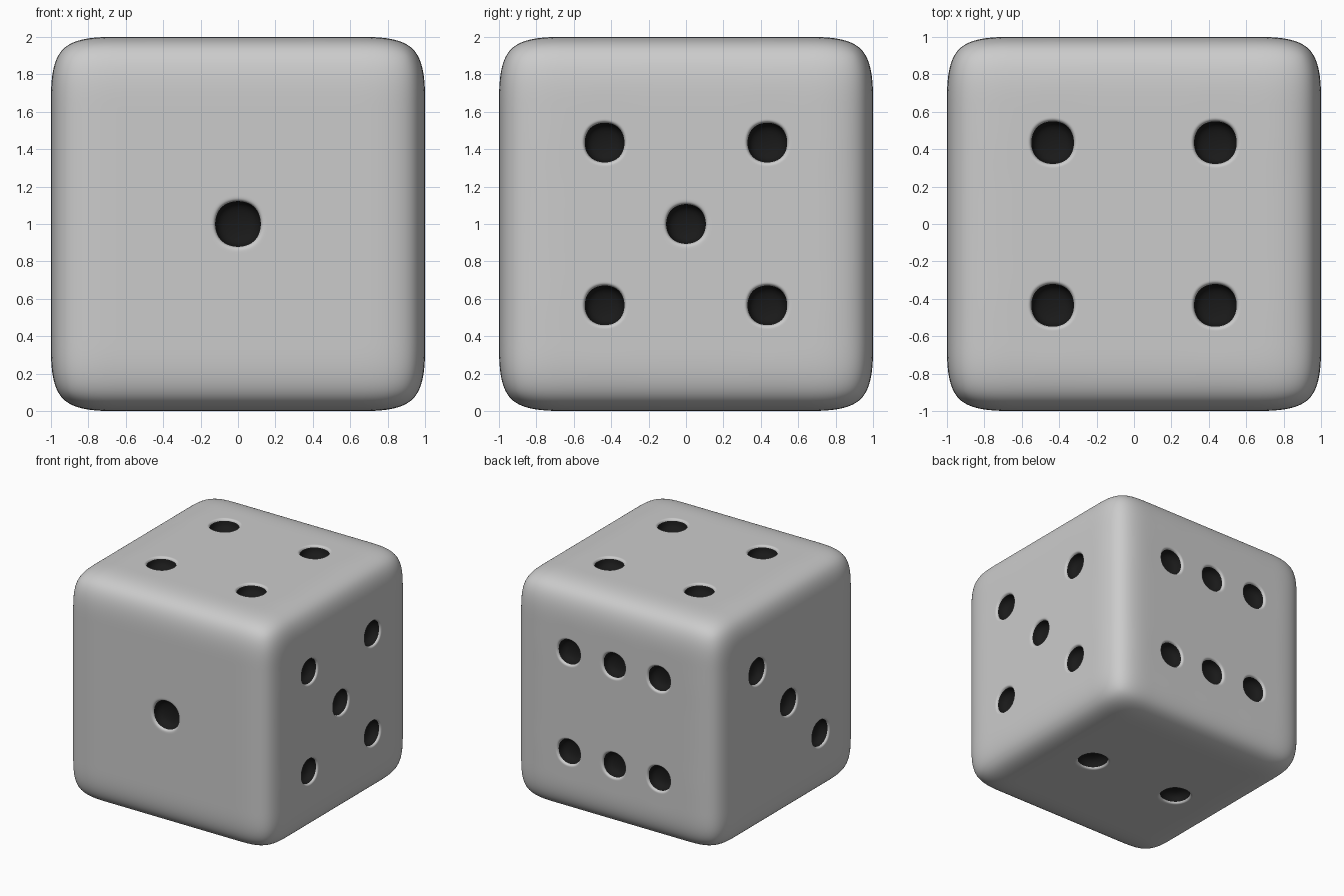
import bpy, bmesh
from mathutils import Vector

if "Cube" in bpy.data.objects:
    bpy.data.objects.remove(bpy.data.objects["Cube"])

LINES = [-1, -0.61, -0.26, 0.26, 0.61, 1]   # cage loops across each side
DEPTH = 0.1                                  # pip depth
X, Y, Z = Vector((1, 0, 0)), Vector((0, 1, 0)), Vector((0, 0, 1))

# side: right axis, up axis, outward normal, pip radius, pip cells (column, row)
CORNERS = [(1, 1), (1, 3), (3, 1), (3, 3)]
SIDES = [
    (X, Z, -Y, 0.122, [(2, 2)]),
    (X, -Y, -Z, 0.118, [(1, 2), (3, 2)]),
    (-Y, Z, -X, 0.112, [(1, 3), (2, 2), (3, 1)]),
    (X, Y, Z, 0.114, CORNERS),
    (Y, Z, X, 0.106, CORNERS + [(2, 2)]),
    (-X, Z, Y, 0.106, CORNERS + [(2, 1), (2, 3)]),
]

bm = bmesh.new()


def ring(side, cu, cv, hu, hv, w):
    """Four corner vertices of a rectangle lying on one side of the cube."""
    u, v, n = side
    return [bm.verts.new(u * (cu + a * hu) + v * (cv + b * hv) + n * w + Z)
            for a, b in ((-1, -1), (1, -1), (1, 1), (-1, 1))]


def bridge(outer, inner, mat):
    for k in range(4):
        m = (k + 1) % 4
        f = bm.faces.new((outer[k], outer[m], inner[m], inner[k]))
        f.material_index = mat


for u, v, n, r, pips in SIDES:
    side = (u, v, n)
    for i in range(5):
        for j in range(5):
            cu, cv = (LINES[i] + LINES[i + 1]) / 2, (LINES[j] + LINES[j + 1]) / 2
            cell = ring(side, cu, cv, LINES[i + 1] - cu, LINES[j + 1] - cv, 1)
            if (i, j) not in pips:
                bm.faces.new(cell)
                continue
            # sunken pip: support loop, rim, wall and floor
            a = r * 1.04
            support = ring(side, cu, cv, a * 1.3, a * 1.3, 1)
            rim = ring(side, cu, cv, a, a, 1)
            floor = ring(side, cu, cv, a, a, 1 - DEPTH)
            bridge(cell, support, 0)
            bridge(support, rim, 0)
            bridge(rim, floor, 1)
            bm.faces.new(floor).material_index = 1

bmesh.ops.remove_doubles(bm, verts=bm.verts, dist=1e-4)
bmesh.ops.recalc_face_normals(bm, faces=bm.faces)
for f in bm.faces:
    f.smooth = True

mesh = bpy.data.meshes.new("die_body")
bm.to_mesh(mesh)
bm.free()
die = bpy.data.objects.new("die_body", mesh)
bpy.context.collection.objects.link(die)

# grey body and black pips
for name, c in (("body_grey", 0.8), ("pip_black", 0.01)):
    mat = bpy.data.materials.new(name)
    mat.diffuse_color = (c, c, c, 1)
    mat.use_nodes = True
    mat.node_tree.nodes["Principled BSDF"].inputs["Base Color"].default_value = mat.diffuse_color
    mesh.materials.append(mat)

# rounded edges come from smoothing the cage
sub = die.modifiers.new("rounding", "SUBSURF")
sub.levels = sub.render_levels = 4
